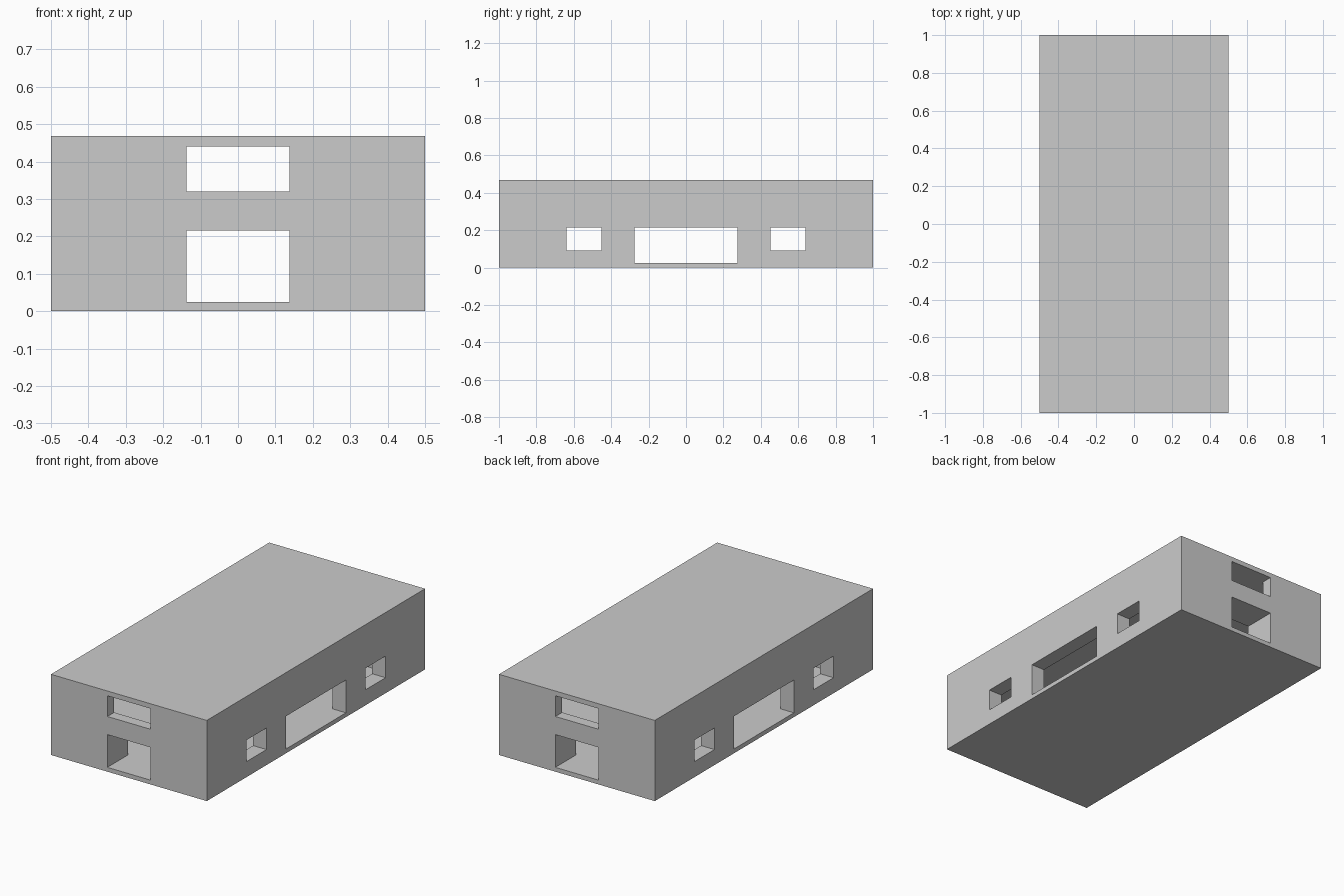
import bpy

if "Cube" in bpy.data.objects:
    bpy.data.objects.remove(bpy.data.objects["Cube"])

H = 0.468       # total height
FLOOR = 0.025   # lower floor level
HEAD = 0.215    # top of the lower openings


def box(name, x0, x1, y0, y1, z0, z1):
    bpy.ops.mesh.primitive_cube_add(
        size=1, location=((x0 + x1) / 2, (y0 + y1) / 2, (z0 + z1) / 2))
    ob = bpy.context.object
    ob.name = name
    ob.scale = (x1 - x0, y1 - y0, z1 - z0)
    bpy.ops.object.transform_apply(location=True, rotation=True, scale=True)
    return ob


def cut(target, *dims):
    cutter = box("cutter", *dims)
    cutter.hide_render = True
    mod = target.modifiers.new("cut", 'BOOLEAN')
    mod.operation = 'DIFFERENCE'
    mod.solver = 'EXACT'
    mod.object = cutter
    bpy.context.view_layer.objects.active = target
    bpy.ops.object.modifier_apply(modifier=mod.name)
    bpy.data.objects.remove(cutter)


# Outer block
body = box("building_shell", -0.5, 0.5, -1, 1, 0, H)

# Rooms: thick-walled lower storey, thin-walled upper storey
cut(body, -0.414, 0.414, -0.81, 0.81, FLOOR, 0.235)
cut(body, -0.47, 0.47, -0.938, 0.938, 0.265, 0.44)

# Door and upper window in both end walls
for s in (-1, 1):
    y0, y1 = sorted((s * 0.7, s * 1.1))
    cut(body, -0.138, 0.138, y0, y1, FLOOR, HEAD)
    cut(body, -0.138, 0.138, y0, y1, 0.32, 0.44)

# Wide opening and two small windows in both side walls
for s in (-1, 1):
    x0, x1 = sorted((s * 0.35, s * 0.6))
    cut(body, x0, x1, -0.275, 0.275, FLOOR, HEAD)
    for t in (-1, 1):
        y0, y1 = sorted((t * 0.453, t * 0.638))
        cut(body, x0, x1, y0, y1, 0.09, HEAD)
